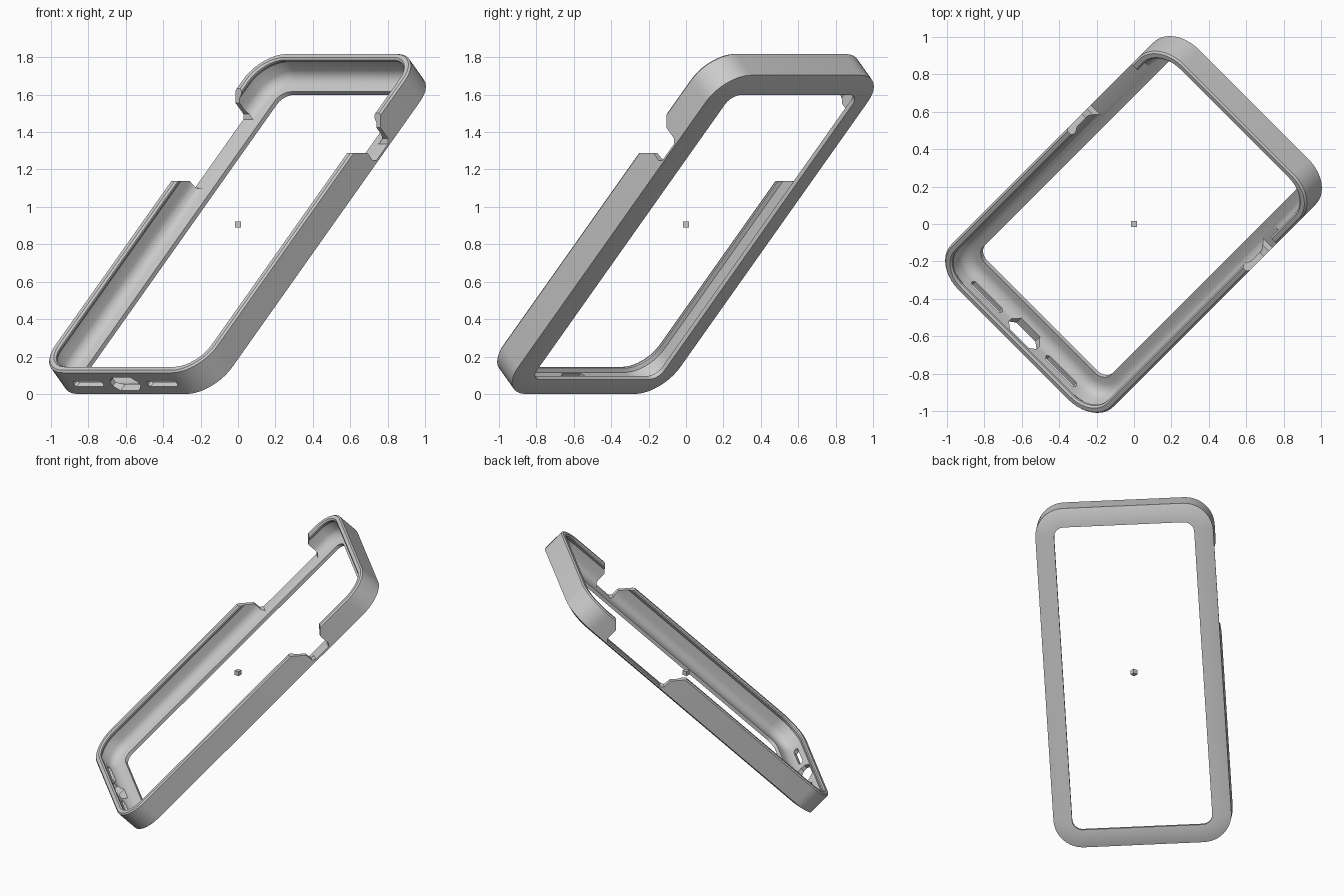
import bpy, bmesh, math
from mathutils import Matrix, Vector

if "Cube" in bpy.data.objects:
    bpy.data.objects.remove(bpy.data.objects["Cube"])

W, L, T, R = 0.6125, 1.205, 0.095, 0.20   # half width, half length, half depth, corner radius
SEG = 10

# Tilted frame: u across, v along the length, n towards the open face
s = math.sqrt(0.5)
u, v, n = Vector((s, -s, 0)), Vector((.5, .5, s)), Vector((-.5, -.5, s))
ORIGIN = Vector((0, 0, 0.905))
FRAME = Matrix.Translation(ORIGIN) @ Matrix((u, v, n)).transposed().to_4x4()


def make_object(name, bm, frame=FRAME):
    bmesh.ops.transform(bm, matrix=frame, verts=bm.verts)
    bmesh.ops.recalc_face_normals(bm, faces=bm.faces)
    me = bpy.data.meshes.new(name)
    bm.to_mesh(me)
    bm.free()
    ob = bpy.data.objects.new(name, me)
    bpy.context.collection.objects.link(ob)
    return ob


def ring(d, h):
    """Rounded rectangle, inset by d, at depth h."""
    pts = []
    for k, (sx, sy) in enumerate([(1, 1), (-1, 1), (-1, -1), (1, -1)]):
        for i in range(SEG + 1):
            a = (k + i / SEG) * math.pi / 2
            pts.append((sx * (W - R) + (R - d) * math.cos(a),
                        sy * (L - R) + (R - d) * math.sin(a), h))
    return pts


def prism(name, base, direction):
    """Extrude a closed polygon of 3D points along a direction."""
    bm = bmesh.new()
    f = bm.faces.new([bm.verts.new(p) for p in base])
    g = bmesh.ops.extrude_face_region(bm, geom=[f])['geom']
    bmesh.ops.translate(bm, vec=direction,
                        verts=[e for e in g if isinstance(e, bmesh.types.BMVert)])
    ob = make_object(name, bm)
    ob.hide_render = True
    return ob


# Bumper frame: wall cross-section (inset, depth) swept round the outline
profile = [(0, -.075), (0, .085), (.01, T), (.035, T), (.045, .085), (.045, .075),
           (.03, .058), (.03, -.01), (.035, -.03), (.048, -.048), (.066, -.062),
           (.09, -.068), (.13, -.07), (.13, -T), (.065, -T)]
bm = bmesh.new()
rings = [[bm.verts.new(p) for p in ring(d, h)] for d, h in profile]
for a, b in zip(rings, rings[1:] + rings[:1]):
    for i in range(len(a)):
        j = (i + 1) % len(a)
        bm.faces.new((a[i], a[j], b[j], b[i]))
bumper = make_object("bumper_frame", bm)

# Side cut-outs with flared top corners
def side_cut(name, side, lo, hi):
    shape = [(lo - .125, .135), (lo, .01), (lo, -.045), (lo + .02, -.064),
             (hi - .02, -.064), (hi, -.045), (hi, .038), (hi + .095, .135)]
    return prism(name, [(side * .48, y, z) for y, z in shape], (side * .25, 0, 0))

cutters = [side_cut("switch_cut", -1, .32, .88), side_cut("button_cut", 1, .53, .695)]

# Port and speaker slots in the bottom edge
def end_cut(name, x, w, h, c):
    shape = [(-w, -h + c), (-w + c, -h), (w - c, -h), (w, -h + c),
             (w, h - c), (w - c, h), (-w + c, h), (-w, h - c)]
    return prism(name, [(x + a, -L - .1, b) for a, b in shape], (0, .22, 0))

cutters.append(end_cut("port_cut", 0, .105, .05, .035))
cutters += [end_cut("slot_cut", x, .112, .018, .012) for x in (-.28, .28)]

bpy.context.view_layer.objects.active = bumper
bumper.select_set(True)
for c in cutters:
    m = bumper.modifiers.new(c.name, 'BOOLEAN')
    m.operation, m.solver, m.object = 'DIFFERENCE', 'EXACT', c
    bpy.ops.object.modifier_apply(modifier=m.name)
    bpy.data.objects.remove(c)
bpy.ops.object.shade_smooth_by_angle(angle=math.radians(28))

# Small marker cube in the middle
bm = bmesh.new()
bmesh.ops.create_cube(bm, size=0.033)
make_object("centre_cube", bm, Matrix.Translation(ORIGIN))
